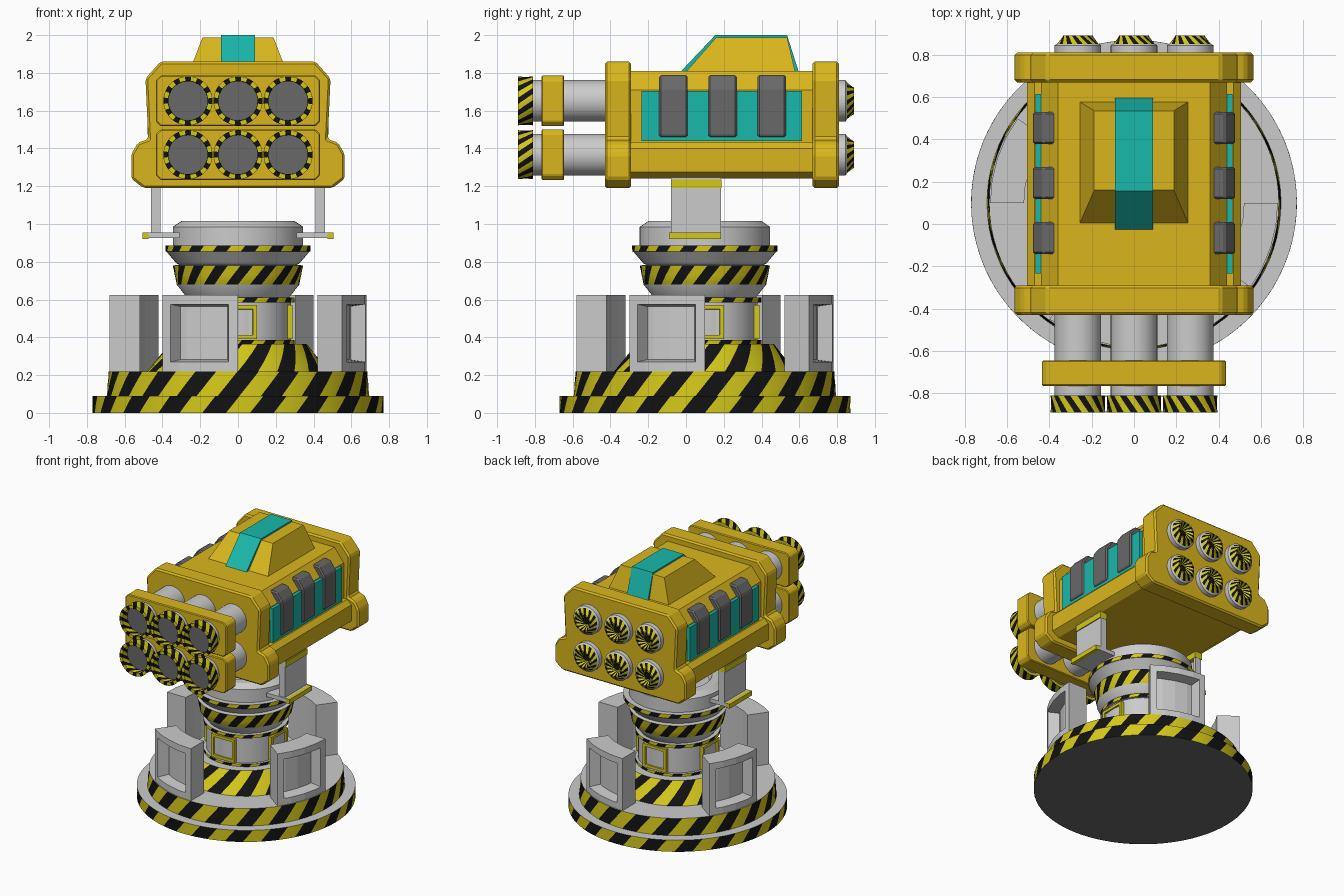
import bpy, bmesh, math
from mathutils import Matrix, Vector

if "Cube" in bpy.data.objects:
    bpy.data.objects.remove(bpy.data.objects["Cube"])

CY = 0.10  # centre of the turntable along y


def material(name, *rgb):
    m = bpy.data.materials.new(name)
    m.diffuse_color = (*rgb, 1)
    m.use_nodes = True
    m.node_tree.nodes["Principled BSDF"].inputs["Base Color"].default_value = m.diffuse_color
    return m


YELLOW = material("body_yellow", 0.70, 0.47, 0.012)
LEMON = material("stripe_yellow", 0.66, 0.58, 0.01)
BLACK = material("stripe_black", 0.006, 0.006, 0.006)
TEAL = material("teal", 0.01, 0.48, 0.41)
DARK = material("dark_grey", 0.14, 0.14, 0.14)
SLOT = {"g": 0, "y": 1, "k": 2, "d": 3}


def finish(name, bm, mats=(), angle=None, bevel=0):
    bmesh.ops.recalc_face_normals(bm, faces=bm.faces[:])
    me = bpy.data.meshes.new(name)
    bm.to_mesh(me)
    bm.free()
    for m in mats:
        me.materials.append(m)
    if angle:
        me.shade_smooth()
        me.set_sharp_from_angle(angle=math.radians(angle))
    ob = bpy.data.objects.new(name, me)
    bpy.context.collection.objects.link(ob)
    if bevel:
        b = ob.modifiers.new("bevel", "BEVEL")
        b.width, b.segments, b.limit_method = bevel, 1, "ANGLE"
    return ob


def lathe(name, rows, pairs, sub=2, lean=0.8, axis="z", centre=(0, CY), caps="gg"):
    """Revolve (radius, height, style) rows; style 's' paints slanted stripes."""
    bm = bmesh.new()
    n, off, rings = pairs * 2 * sub, 0, []
    for i, (r, h, style) in enumerate(rows):
        if style == "s":
            off += lean * (h - rows[i - 1][1]) / r
        ring = []
        for j in range(n):
            a = off + math.tau * j / n
            u, v = centre[0] + r * math.cos(a), centre[1] + r * math.sin(a)
            ring.append(bm.verts.new((u, v, h) if axis == "z" else (u, h, v)))
        if rings:
            for j in range(n):
                k = (j + 1) % n
                f = bm.faces.new((rings[-1][j], rings[-1][k], ring[k], ring[j]))
                f.material_index = 1 + (j // sub) % 2 if style == "s" else SLOT[style]
        rings.append(ring)
    for ring, c in zip((rings[0], rings[-1]), caps):
        bm.faces.new(ring).material_index = SLOT[c]
    return finish(name, bm, (None, LEMON, BLACK, DARK), 30)


def prism(name, pts, lo, hi, axis="y", mat=None, bevel=0):
    """Extrude a 2D outline along an axis."""
    place = {"x": lambda a, b, t: (t, a, b), "y": lambda a, b, t: (a, t, b), "z": lambda a, b, t: (a, b, t)}[axis]
    bm = bmesh.new()
    A = [bm.verts.new(place(a, b, lo)) for a, b in pts]
    B = [bm.verts.new(place(a, b, hi)) for a, b in pts]
    bm.faces.new(A)
    bm.faces.new(B)
    for i in range(len(A)):
        k = (i + 1) % len(A)
        bm.faces.new((A[i], A[k], B[k], B[i]))
    return finish(name, bm, [mat] if mat else [], bevel=bevel)


def box(name, x, y, z, mat=None, bevel=0):
    x = sorted(x)
    return prism(name, [(x[0], y[0]), (x[1], y[0]), (x[1], y[1]), (x[0], y[1])], *z, "z", mat, bevel)


def mirrored(half):
    return half + [(-x, z) for x, z in reversed(half)]


# striped base, cone and neck
lathe("base", [(.77, 0, "g"), (.77, .045, "s"), (.77, .09, "s"), (.695, .09, "g"),
               (.69, .155, "s"), (.685, .22, "s"), (.45, .22, "g")], 19, caps="dg")
lathe("base_cone", [(.48, .22, "g"), (.44, .27, "s"), (.40, .32, "s"), (.365, .365, "s")], 14, 3)
lathe("neck_column", [(.30, .36, "g"), (.30, .385, "s"), (.28, .385, "g"), (.28, .585, "g"),
                      (.30, .585, "g"), (.30, .61, "s")], 14)
lathe("turntable", [(.27, .61, "g"), (.325, .68, "g"), (.335, .73, "s"), (.345, .78, "s"), (.31, .785, "g"),
                    (.325, .79, "g"), (.38, .855, "g"), (.385, .855, "g"), (.385, .885, "s"), (.345, .885, "g"),
                    (.345, .985, "g"), (.30, 1.015, "g"), (.24, 1.015, "g"), (.22, .98, "g")], 16)

# framed windows around the neck
for i in range(4):
    bm = bmesh.new()
    bmesh.ops.create_cube(bm, size=1, matrix=Matrix.Translation((.264, 0, .48)) @ Matrix.Diagonal((.05, .2, .18, 1)))
    face = max(bm.faces, key=lambda f: f.calc_center_median().x)
    bmesh.ops.inset_region(bm, faces=[face], thickness=.03)
    bmesh.ops.inset_region(bm, faces=[face], thickness=.001, depth=-.015)
    face.material_index = 1
    bm.transform(Matrix.Translation((0, CY, 0)) @ Matrix.Rotation(i * math.pi / 2, 4, "Z"))
    finish("neck_window", bm, (LEMON, None))

# four curved guard blocks with a recessed outer face
for i in range(4):
    bm = bmesh.new()
    rows = []
    for j in range(5):
        a = math.radians(-36 + 9 * j)
        rows.append([bm.verts.new((r * math.cos(a), r * math.sin(a), z))
                     for r, z in ((.52, .22), (.68, .22), (.68, .625), (.52, .625))])
    bm.faces.new(rows[0])
    bm.faces.new(rows[-1])
    outer = []
    for p, q in zip(rows, rows[1:]):
        for k in range(4):
            f = bm.faces.new((p[k], q[k], q[(k + 1) % 4], p[(k + 1) % 4]))
            if k == 1:
                outer.append(f)
    bmesh.ops.recalc_face_normals(bm, faces=bm.faces[:])
    bmesh.ops.inset_region(bm, faces=outer, thickness=.05, use_even_offset=True)
    bmesh.ops.inset_region(bm, faces=outer, thickness=.012, depth=-.08, use_even_offset=True)
    bm.transform(Matrix.Translation((0, CY, 0)) @ Matrix.Rotation(i * math.pi / 2, 4, "Z"))
    finish("guard_block", bm)

# side brackets carrying the launcher
for s in (1, -1):
    box("bracket_plate", (s * .44, s * .46), (-.08, .185), (.95, 1.26))
    for y in (-.08, .165):
        box("bracket_flange", (s * .41, s * .44), (y, y + .02), (.95, 1.26))
    box("bracket_foot", (s * .31, s * .475), (-.09, .185), (.925, .955))
    box("bracket_foot_tip", (s * .475, s * .505), (-.09, .185), (.92, .955), LEMON)
    box("bracket_cap", (s * .405, s * .467), (-.078, .187), (1.19, 1.235), LEMON)

# launcher body and its two collars
prism("launcher_body", mirrored([(.45, 1.24), (.505, 1.275), (.505, 1.40), (.47, 1.435), (.44, 1.435),
                                 (.44, 1.71), (.36, 1.81)]), -.30, .68, "y", YELLOW)
collar = mirrored([(.50, 1.19), (.565, 1.24), (.565, 1.37), (.53, 1.43), (.475, 1.45), (.49, 1.77), (.41, 1.86)])
for name, y in (("front_collar", -.43), ("rear_collar", .67)):
    prism(name, collar, y, y + .14, "y", YELLOW, .012)

# top hood with teal strip
bm = bmesh.new()
for x in (-1, 1):
    for w, y, z in ((.26, -.005, 1.80), (.26, .58, 1.80), (.188, .16, 1.988), (.188, .535, 1.988)):
        bm.verts.new((x * w, y, z))
bmesh.ops.convex_hull(bm, input=bm.verts[:])
bmesh.ops.dissolve_limit(bm, angle_limit=.01, verts=bm.verts[:], edges=bm.edges[:])
finish("top_hood", bm, [YELLOW])
prism("hood_strip", [(-.03, 1.805), (.155, 2), (.535, 2), (.597, 1.805)], -.09, .09, "x", TEAL)

# teal side panels and dark ribs
for s in (1, -1):
    box("side_panel", (s * .42, s * .465), (-.235, .615), (1.44, 1.705), TEAL)
    rib = [(.40, 1.458), (.47, 1.458), (.478, 1.475), (.478, 1.72), (.43, 1.788), (.365, 1.788), (.365, 1.70)]
    for y in (-.143, .118, .378):
        prism("side_rib", [(s * a, b) for a, b in rib], y, y + .152, "y", DARK, .01)

# six tubes with striped muzzles, rear nozzles and clamps
for z in (1.652, 1.367):
    for x in (-.265, 0, .265):
        lathe("launch_tube", [(.105, -.83, "g"), (.105, -.89, "s"), (.13, -.89, "s"), (.13, -.81, "s"),
                              (.11, -.81, "y"), (.11, .845, "g"), (.098, .852, "g"), (.07, .89, "s"),
                              (.06, .89, "s"), (.025, .85, "s")],
              12, 2, .7, "y", (x, z), "dk")
    h, w, c = .142, .435, .025
    prism("tube_clamp", mirrored([(w - c, z - h + .008), (w, z - h + .008 + c), (w, z + h - .008 - c),
                                  (w - c, z + h - .008)]), -.765, -.645, "y", YELLOW, .006)
